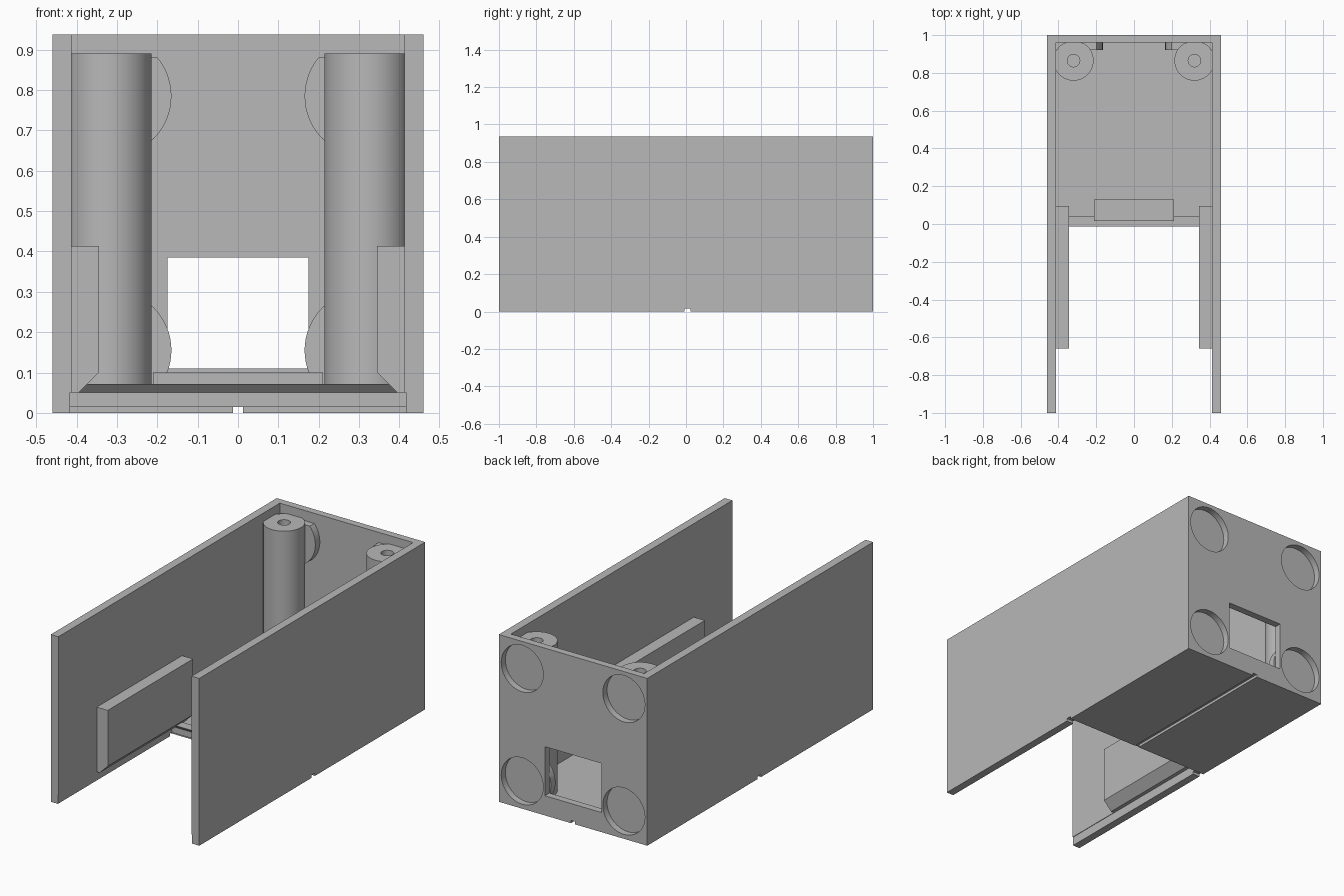
import bpy, bmesh, math
from mathutils import Vector

cube = bpy.data.objects.get("Cube")
if cube:
    bpy.data.objects.remove(cube, do_unlink=True)

grey = bpy.data.materials.new("plain grey")
grey.use_nodes = True
COLOUR = (0.48, 0.48, 0.48, 1)
grey.diffuse_color = COLOUR
grey.node_tree.nodes["Principled BSDF"].inputs["Base Color"].default_value = COLOUR


def prism(name, pts, axis, a, b):
    """Extrude a 2D outline along an axis from a to b."""
    place = {"x": lambda p, t: (t, p[0], p[1]),
             "y": lambda p, t: (p[0], t, p[1]),
             "z": lambda p, t: (p[0], p[1], t)}[axis]
    bm = bmesh.new()
    bottom = [bm.verts.new(place(p, a)) for p in pts]
    bmesh.ops.remove_doubles(bm, verts=bottom, dist=1e-5)
    face = bm.faces.new([v for v in bottom if v.is_valid])
    ext = bmesh.ops.extrude_face_region(bm, geom=[face])
    shift = Vector(place((0, 0), b - a))
    bmesh.ops.translate(bm, vec=shift,
                        verts=[v for v in ext["geom"] if isinstance(v, bmesh.types.BMVert)])
    bmesh.ops.recalc_face_normals(bm, faces=bm.faces)
    mesh = bpy.data.meshes.new(name)
    bm.to_mesh(mesh)
    bm.free()
    mesh.materials.append(grey)
    ob = bpy.data.objects.new(name, mesh)
    bpy.context.collection.objects.link(ob)
    return ob


def rect(x0, x1, y0, y1):
    return [(x0, y0), (x1, y0), (x1, y1), (x0, y1)]


def circle(cx, cy, r, n=64, xmax=9, ymin=-9, ymax=9):
    """Circle outline, trimmed flat where it meets a wall; mirrored for cx < 0."""
    s = 1 if cx > 0 else -1
    pts = []
    for i in range(n):
        t = 2 * math.pi * i / n
        pts.append((s * min(abs(cx) + r * math.cos(t), xmax),
                    max(ymin, min(ymax, cy + r * math.sin(t)))))
    return pts


def cut(ob, cutter):
    mod = ob.modifiers.new("cut", "BOOLEAN")
    mod.operation = "DIFFERENCE"
    mod.solver = "EXACT"
    mod.object = cutter
    bpy.context.view_layer.update()
    bpy.ops.object.select_all(action="DESELECT")
    bpy.context.view_layer.objects.active = ob
    ob.select_set(True)
    bpy.ops.object.modifier_apply(modifier=mod.name)


def discard(ob):
    bpy.data.objects.remove(ob, do_unlink=True)


W, H, IN = 0.46, 0.937, 0.413      # half width, height, inner half width
BACK = 0.96                        # inner face of the back wall
parts = []

# Floor with an undercut front lip
floor = prism("floor", [(0.024, 0), (BACK, 0), (BACK, 0.05), (0.04, 0.05), (0.04, 0.072),
                        (-0.014, 0.072), (0.008, 0.05), (0.008, 0.015), (0.024, 0.015)],
              "x", -0.416, 0.416)
back = prism("back_wall", rect(-W, W, 0, H), "y", BACK, 1)
block = prism("front_block", rect(-0.211, 0.211, 0.015, 0.13), "z", 0.04, 0.1)
parts += [floor, back, block]

# Groove along the underside and window in the back
groove = prism("groove_cutter", rect(-0.013, 0.013, -0.1, 0.015), "y", -0.2, 1.2)
cut(floor, groove)
cut(back, groove)
discard(groove)
window = prism("window_cutter", rect(-0.175, 0.175, 0.11, 0.385), "y", 0.8, 1.2)
cut(back, window)
discard(window)

notch = prism("notch_cutter", rect(-0.008, 0.024, -0.1, 0.015), "x", -1, 1)
for s, side in ((1, "left"), (-1, "right")):
    # Side wall, slightly thinner at the foot
    wall = prism(side + "_wall", [(s * 0.416, 0), (s * W, 0), (s * W, H), (s * IN, H),
                                  (s * IN, 0.05), (s * 0.416, 0.05)], "y", -1, BACK)
    cut(wall, notch)
    # Guide rail with a chamfered underside
    rail = prism(side + "_rail", [(s * 0.345, 0.1), (s * 0.395, 0.05), (s * IN, 0.05),
                                  (s * IN, 0.413), (s * 0.345, 0.413)], "y", -0.66, 0.095)
    # Screw column with a hole in the top
    column = prism(side + "_column", circle(s * 0.32, 0.865, 0.106, xmax=IN, ymax=BACK),
                   "z", 0.05, 0.89)
    hole = prism("hole_cutter", circle(s * 0.32, 0.865, 0.033, 32), "z", 0.5, 1.2)
    cut(column, hole)
    discard(hole)
    parts += [wall, rail, column]
    # Round recesses in the back, each with a boss inside
    for z, level in ((0.785, "upper"), (0.155, "lower")):
        boss = prism(f"{side}_{level}_boss",
                     circle(s * 0.315, z, 0.15, xmax=IN, ymin=0.05, ymax=0.88),
                     "y", 0.92, BACK)
        recess = prism("recess_cutter", circle(s * 0.315, z, 0.13), "y", 0.963, 1.2)
        cut(back, recess)
        discard(recess)
        parts.append(boss)
discard(notch)

# Smooth round surfaces, sharp edges
bpy.ops.object.select_all(action="DESELECT")
for ob in parts:
    ob.select_set(True)
bpy.context.view_layer.objects.active = parts[0]
bpy.ops.object.shade_smooth_by_angle(angle=math.radians(30))
